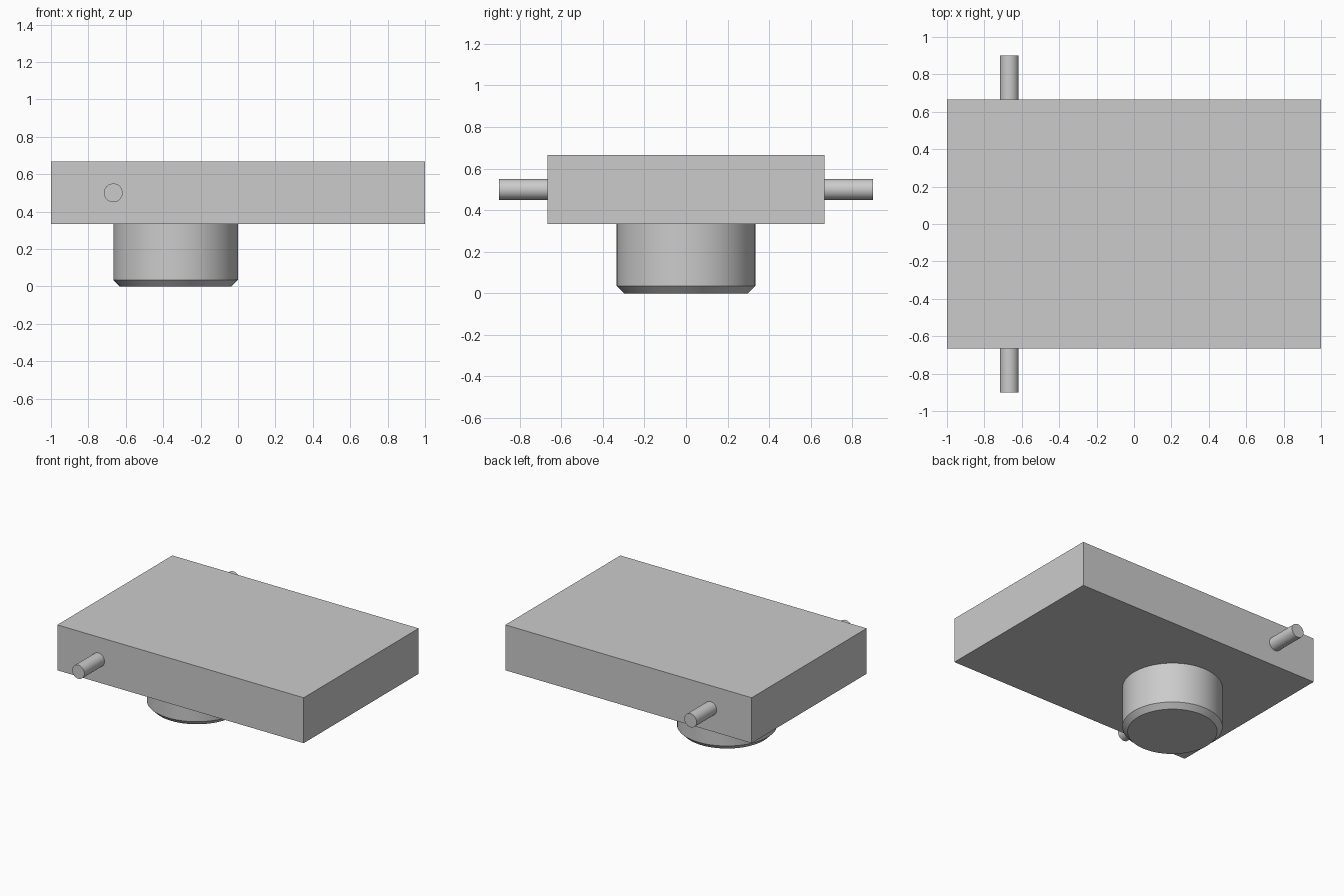
import bpy
import math

cube = bpy.data.objects.get("Cube")
if cube:
    bpy.data.objects.remove(cube, do_unlink=True)

# One plain grey for every part
GREY = (0.6, 0.6, 0.6, 1)
grey = bpy.data.materials.new("plain grey")
grey.use_nodes = True
grey.diffuse_color = GREY
for node in grey.node_tree.nodes:
    if node.type == 'BSDF_PRINCIPLED':
        node.inputs["Base Color"].default_value = GREY

SIDE = 2 / 3       # half depth of the slab
BOTTOM = 1 / 3     # underside of the slab


def finish(name):
    obj = bpy.context.object
    obj.name = name
    obj.data.materials.append(grey)
    return obj


def smooth():
    bpy.ops.object.shade_smooth_by_angle(angle=math.radians(30))


# Slab body
bpy.ops.mesh.primitive_cube_add(size=1, location=(0, 0, 0.5))
slab = finish("slab")
slab.scale = (2, 2 * SIDE, BOTTOM)
bpy.ops.object.transform_apply(location=False, rotation=False, scale=True)

# Round foot with a chamfered lower rim
bpy.ops.mesh.primitive_cylinder_add(vertices=64, radius=BOTTOM, depth=BOTTOM,
                                    location=(-BOTTOM, 0, BOTTOM / 2))
foot = finish("round_foot")
weights = foot.data.attributes.new("bevel_weight_edge", 'FLOAT', 'EDGE')
for edge in foot.data.edges:
    if all(foot.data.vertices[i].co.z < 0 for i in edge.vertices):
        weights.data[edge.index].value = 1
bevel = foot.modifiers.new("chamfer", 'BEVEL')
bevel.limit_method = 'WEIGHT'
bevel.width = 0.035
bevel.segments = 1
bpy.ops.object.modifier_apply(modifier=bevel.name)
smooth()

# Side pins, set slightly into the slab
TIP, ROOT = 0.9, SIDE - 0.02
for name, sign in (("front_pin", -1), ("back_pin", 1)):
    bpy.ops.mesh.primitive_cylinder_add(
        vertices=32, radius=0.05, depth=TIP - ROOT,
        location=(-SIDE, sign * (TIP + ROOT) / 2, 0.5),
        rotation=(math.pi / 2, 0, 0))
    finish(name)
    smooth()
